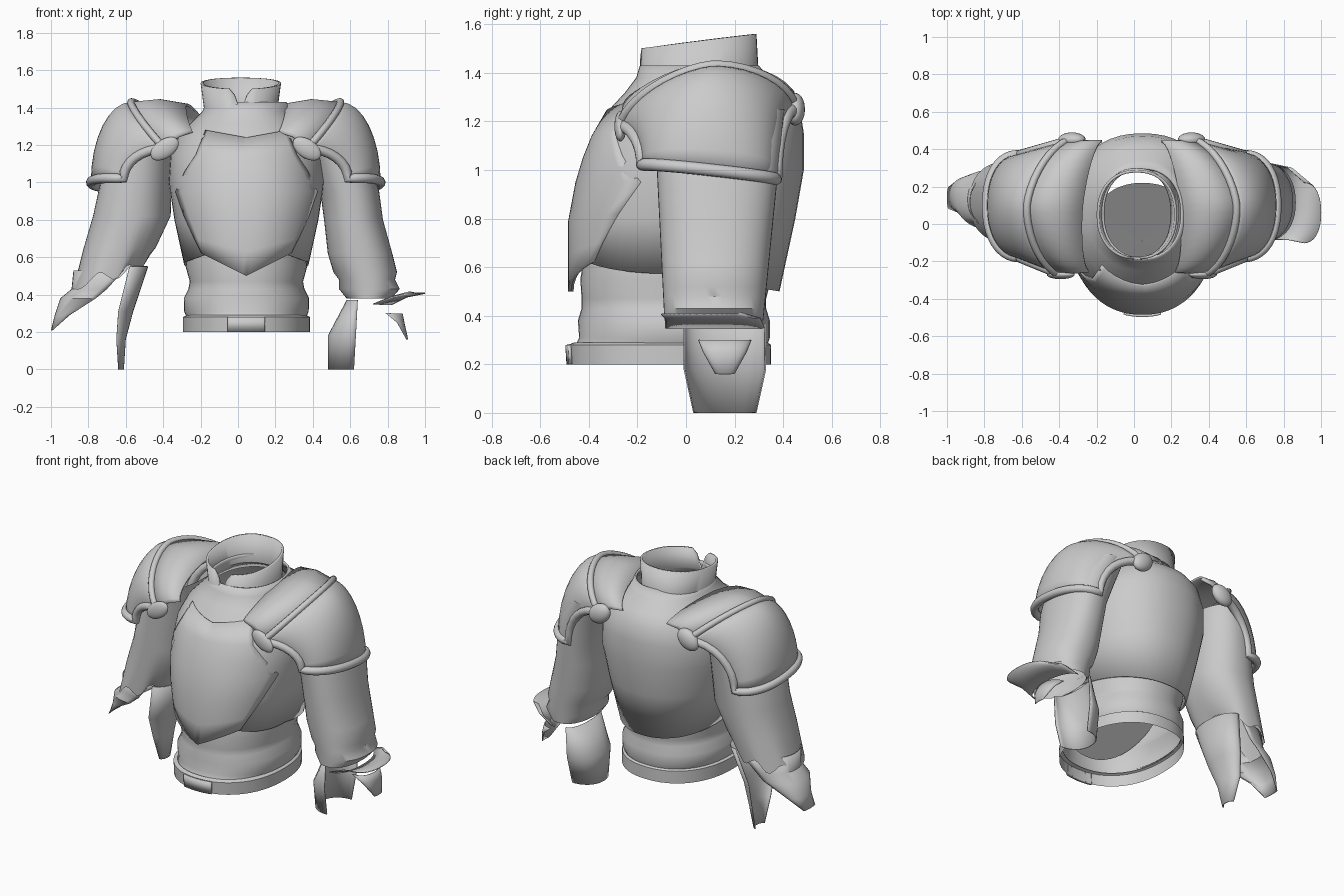
import bpy, bmesh, math
from mathutils import Vector

if "Cube" in bpy.data.objects:
    bpy.data.objects.remove(bpy.data.objects["Cube"])

steel = bpy.data.materials.new("plain_grey")
steel.use_nodes = True
GREY = (0.6, 0.6, 0.6, 1)
steel.diffuse_color = GREY
steel.node_tree.nodes["Principled BSDF"].inputs["Base Color"].default_value = GREY

BODY_X = .045   # middle of the body
POWER = .9      # roundness of the level cross-sections
SIDES = 48


def finish(obj, thick=0):
    obj.data.materials.append(steel)
    bpy.ops.object.select_all(action="DESELECT")
    obj.select_set(True)
    bpy.context.view_layer.objects.active = obj
    if thick:
        modifier = obj.modifiers.new("thickness", "SOLIDIFY")
        modifier.thickness, modifier.offset = thick, -1
    bpy.ops.object.shade_smooth_by_angle(angle=math.radians(40))


def skin(name, rows, closed=False, thick=0):
    """Skin rows of points into one sheet or tube."""
    bm = bmesh.new()
    verts = [[bm.verts.new(p) for p in row] for row in rows]
    count = len(rows[0])
    for low, high in zip(verts, verts[1:]):
        for i in range(count if closed else count - 1):
            j = (i + 1) % count
            bm.faces.new((low[i], low[j], high[j], high[i]))
    bmesh.ops.recalc_face_normals(bm, faces=bm.faces)
    mesh = bpy.data.meshes.new(name)
    bm.to_mesh(mesh)
    bm.free()
    obj = bpy.data.objects.new(name, mesh)
    bpy.context.collection.objects.link(obj)
    finish(obj, thick)


def spow(value, power=POWER):
    return math.copysign(abs(value) ** power, value)


def ring(z, half, front, back, lift=None, middle=BODY_X):
    """Closed level section; lift changes the height around it."""
    points = []
    for i in range(SIDES):
        angle = math.tau * i / SIDES
        x, y = spow(math.sin(angle)), -spow(math.cos(angle))
        points.append((middle + x * half, (front + back) / 2 + y * (back - front) / 2,
                       z + (lift(x, y) if lift else 0)))
    return points


def arch(front, middle, back, power=POWER, steps=20):
    """Half ellipse from a front point over a middle point to a back point."""
    front, middle, back = Vector(front), Vector(middle), Vector(back)
    centre = (front + back) / 2
    angles = [math.pi * i / steps for i in range(steps + 1)]
    return [centre + (front - centre) * spow(math.cos(a), power)
            + (middle - centre) * spow(math.sin(a), power) for a in angles]


def mirrored(points, side):
    """Place a shoulder shape on one side; the shoulders sit slightly off centre."""
    return [Vector((p[0] * side - .012, p[1], p[2])) for p in points]


def tube(name, points, radius):
    curve = bpy.data.curves.new(name, "CURVE")
    curve.dimensions, curve.use_fill_caps = "3D", True
    curve.bevel_depth, curve.bevel_resolution = radius, 3
    spline = curve.splines.new("POLY")
    spline.points.add(len(points) - 1)
    for target, p in zip(spline.points, points):
        target.co = (*p, 1)
    obj = bpy.data.objects.new(name, curve)
    bpy.context.collection.objects.link(obj)
    bpy.ops.object.select_all(action="DESELECT")
    obj.select_set(True)
    bpy.context.view_layer.objects.active = obj
    bpy.ops.object.convert(target="MESH")
    finish(bpy.context.object)


# Belt and padded waist: height, half width, front, back
belt = [(.2, .34, -.48, .35), (.28, .34, -.485, .35), (.29, .32, -.46, .335)]
skin("belt", [ring(*r) for r in belt], True)
waist = [(.28, .32, -.455, .335), (.31, .333, -.44, .345), (.38, .335, -.445, .345),
         (.43, .31, -.43, .33), (.47, .303, -.43, .33), (.55, .325, -.435, .35),
         (.64, .31, -.42, .36)]
skin("waist", [ring(*r) for r in waist], True)

# Breast and back shell with a pointed lower edge
shell = [(.57, .335, -.475, .385), (.8, .385, -.475, .45), (1, .415, -.435, .485),
         (1.15, .405, -.375, .485), (1.25, .36, -.315, .47), (1.32, .295, -.25, .42),
         (1.38, .235, -.205, .34), (1.43, .215, -.19, .3)]


def hem(x, y):
    if y > 0:
        return -.07 * y
    return .05 - .12 * max(0, 1 - abs(x) / .6) - .12 * max(0, abs(x) - .6)


skin("breast_and_back", [ring(*shell[0], hem)] + [ring(*r) for r in shell[1:]], True, .012)


def front_y(x, z, rings):
    """Depth of the front surface, blended between sections."""
    for low, high in zip(rings, rings[1:]):
        if z <= high[0]:
            break
    t = min(1, max(0, (z - low[0]) / (high[0] - low[0])))
    half, front, back = [p + (q - p) * t for p, q in zip(low[1:], high[1:])]
    u = min(1, abs(x - BODY_X) / half)
    return (front + back) / 2 - (back - front) / 2 * (1 - u ** (2 / POWER)) ** (POWER / 2)


def front_plate(name, outline, rings, offset, steps=24):
    """Plate on the front; each row gives edge height, centre height, half width."""
    rows = []
    for edge_z, centre_z, half in outline:
        row = []
        for i in range(steps + 1):
            u = 2 * i / steps - 1
            x, z = BODY_X + u * half, centre_z + (edge_z - centre_z) * abs(u)
            row.append((x, front_y(x, z, rings) - offset, z))
        rows.append(row)
    skin(name, rows, thick=.012)


front_plate("breastplate", [(.62, .5, .24), (.7, .63, .28), (.82, .79, .335), (.95, .95, .38),
                            (1.06, 1.05, .33), (1.15, 1.14, .27), (1.28, 1.24, .22)], shell, .01)
front_plate("buckle", [(.2, .2, .1), (.28, .28, .1)], belt, .012)


# Standing collar with a slit at the front
def collar_lift(x, y):
    slit = .12 * max(0, 1 - abs(x) / .22) if y < 0 else 0
    return .03 * y - slit


collar = [ring(1.33, .225, -.22, .36, middle=.015), ring(1.38, .195, -.19, .3, middle=.015),
          ring(1.53, .215, -.19, .29, collar_lift, .015)]
skin("collar", collar, True, .015)


# Inner lining, rising toward the back
def lining_lift(x, y):
    return .22 * y


skin("lining", [ring(.55, .29, -.4, .22, lining_lift), ring(.55, .001, -.091, -.089)], True)

# Shoulder armour, both sides
flange = [Vector(p) for p in ((.38, -.27, 1.18), (.56, .1, 1.43), (.32, .45, 1.25))]
rim = [Vector(p) for p in ((.6, -.18, 1.02), (.775, .1, 1), (.6, .37, .96))]
neck = [Vector(p) for p in ((.23, -.26, 1.27), (.26, .1, 1.42), (.16, .45, 1.31))]
POINTED = 1.2


def dome(t):
    """Section of the shoulder dome, from the flange at 0 to the rim at 1."""
    out, down = math.sin(t * math.pi / 2), 1 - math.cos(t * math.pi / 2)
    ends = [Vector((a.x + (b.x - a.x) * out, a.y + (b.y - a.y) * out, a.z + (b.z - a.z) * down))
            for a, b in zip(flange, rim)]
    return arch(*ends, POINTED + (POWER - POINTED) * t)


sections = [dome(i / 8) for i in range(9)]
bulged = [(a + b) / 2 + Vector((0, 0, .02)) for a, b in zip(neck, flange)]
yoke = [arch(*s, POINTED) for s in (neck, bulged, flange)]
rim_path = [s[0] for s in sections[:-1]] + sections[-1] + [s[-1] for s in sections[-2::-1]]
for side, tag in ((1, "left"), (-1, "right")):
    skin(tag + "_yoke", [mirrored(s, side) for s in yoke], thick=.015)
    skin(tag + "_pauldron", [mirrored(s, side) for s in sections], thick=.015)
    tube(tag + "_pauldron_rim", mirrored(rim_path, side), .026)
    tube(tag + "_flange_rim", mirrored(sections[0], side), .02)
    # Rounded strap ends
    for part, spot, size in (("front", flange[0], (.085, .025, .05)),
                             ("back", flange[2], (.08, .04, .06))):
        bpy.ops.mesh.primitive_uv_sphere_add(segments=20, ring_count=12,
                                             location=mirrored([spot], side)[0])
        tab = bpy.context.object
        tab.name = tag + "_" + part + "_strap_end"
        tab.scale = size
        tab.rotation_euler.y = .6 * side
        finish(tab)


# Sleeves: height, inner edge, outer edge; the depth grows with height
def torn(x, y):
    return .05 * x + .03 * math.sin(7 * x + 3 * y)


def sleeve(name, rows, side, end_lift=None):
    rings = []
    for z, inner, outer in rows:
        lift = end_lift if z == rows[-1][0] else None
        rings.append(ring(z, (outer - inner) / 2, -.07 - .05 * z, .28 + .1 * z, lift,
                          side * (inner + outer) / 2))
    skin(name, rings, True)


sleeve("left_sleeve", [(1.25, .34, .62), (1.12, .38, .71), (.95, .44, .755), (.8, .46, .775),
                       (.62, .48, .825), (.52, .51, .85), (.48, .54, .84), (.43, .54, .865),
                       (.38, .58, .82)], 1)
sleeve("right_sleeve", [(1.25, .34, .62), (1.12, .35, .71), (.82, .36, .775),
                        (.65, .44, .825), (.5, .51, .88)], -1, torn)


# Torn pieces at the wrists: edge x, middle y, height, bulge in x, half depth
def flap(name, *rows):
    skin(name, [arch((x, y - depth, z), (x + bulge, y, z), (x, y + depth, z))
                for x, y, z, bulge, depth in rows], thick=.006)


flap("right_inner_flap", (-.58, .13, .55, .1, .19), (-.64, .13, .31, .08, .14),
     (-.65, .15, .16, .05, .1), (-.64, .15, 0, .03, .05))
flap("right_outer_flap", (-.61, .12, .53, -.27, .19), (-.7, .13, .43, -.19, .16),
     (-.76, .13, .38, -.19, .16), (-.9, .15, .29, -.08, .1), (-.99, .14, .21, -.01, .06))
flap("left_inner_flap", (.64, .16, .37, -.06, .17), (.63, .16, .18, -.15, .17),
     (.62, .16, 0, -.14, .13))
flap("left_cuff_shard", (.79, .16, .3, .09, .11), (.85, .16, .25, .04, .09),
     (.9, .16, .16, .01, .04))
flap("left_cuff_flare", (.72, .12, .35, .1, .2), (.82, .11, .39, .08, .19),
     (.91, .06, .41, .09, .16))
